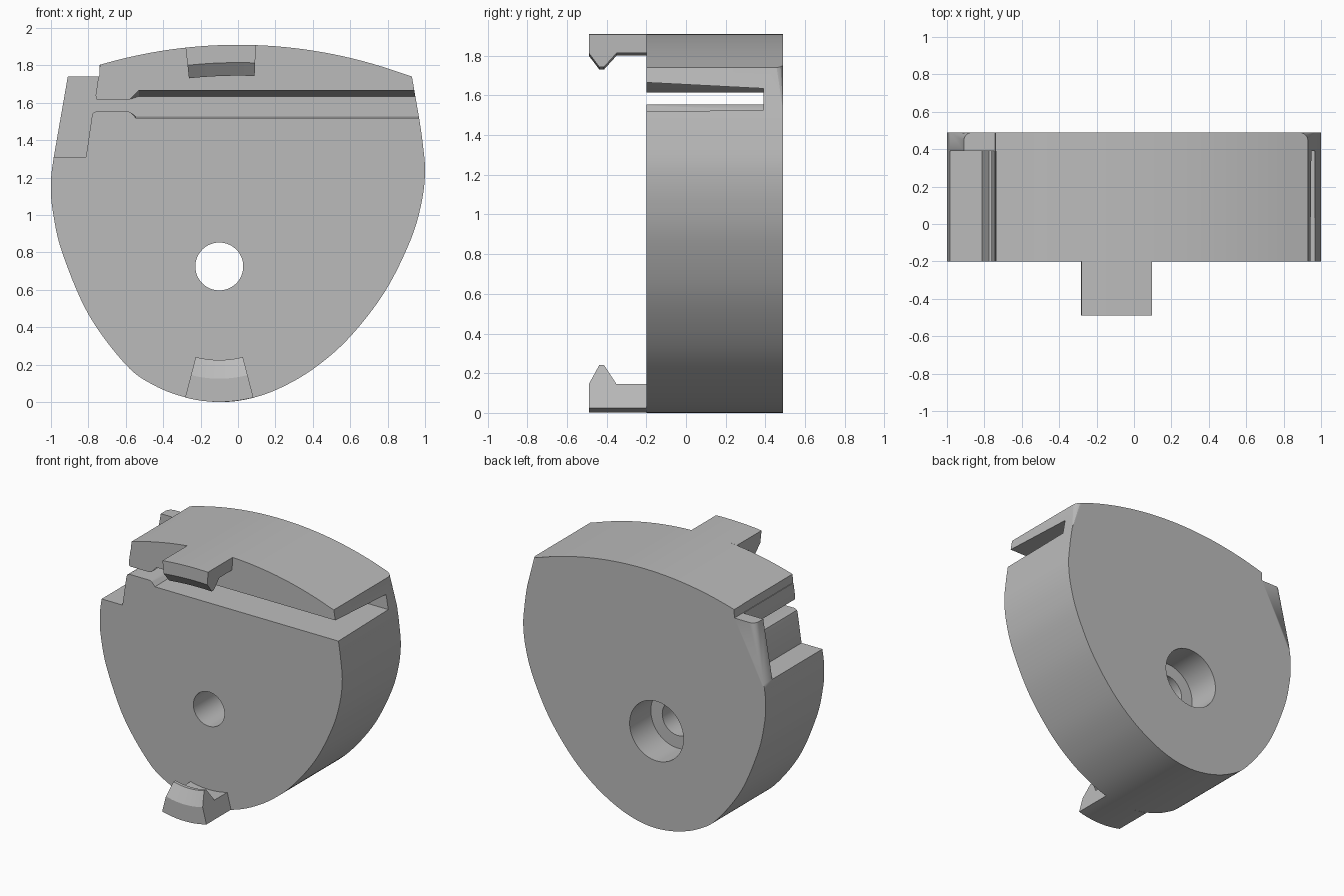
import bpy, bmesh, math
from mathutils import Vector

if "Cube" in bpy.data.objects:
    bpy.data.objects.remove(bpy.data.objects["Cube"])

grey = bpy.data.materials.new("light_grey_plastic")
grey.use_nodes = True
grey.diffuse_color = (0.5, 0.5, 0.5, 1)
grey.node_tree.nodes["Principled BSDF"].inputs["Base Color"].default_value = (0.5, 0.5, 0.5, 1)

FRONT, BACK, WALL = -0.2, 0.49, 0.39
HOLE = (-0.1, 0.725)          # screw hole centre, x and z
TOP_R, TOP_Z = 2.6, -0.69     # radius and centre height of the domed top


def make_object(name, bm):
    bmesh.ops.recalc_face_normals(bm, faces=bm.faces)
    mesh = bpy.data.meshes.new(name)
    bm.to_mesh(mesh)
    bm.free()
    mesh.materials.append(grey)
    obj = bpy.data.objects.new(name, mesh)
    bpy.context.collection.objects.link(obj)
    return obj


def loft(rings, closed_ends=True):
    """Skin a list of equal-length point rings into a solid."""
    bm = bmesh.new()
    rows = [[bm.verts.new(p) for p in ring] for ring in rings]
    n = len(rows[0])
    for a, b in zip(rows, rows[1:]):
        for i in range(n):
            j = (i + 1) % n
            bm.faces.new((a[i], a[j], b[j], b[i]))
    bm.faces.new(rows[0])
    bm.faces.new(rows[-1][::-1])
    return bm


def smooth_path(pts, steps=8):
    """Catmull-Rom curve through the inner points."""
    pts = [Vector(p) for p in pts]
    out = []
    for a, b, c, d in zip(pts, pts[1:], pts[2:], pts[3:]):
        for k in range(steps):
            t = k / steps
            out.append(0.5 * (2 * b + (c - a) * t + (2 * a - 5 * b + 4 * c - d) * t ** 2
                              + (3 * b - a - 3 * c + d) * t ** 3))
    return out + [pts[-2]]


def shade(obj):
    bpy.ops.object.select_all(action='DESELECT')
    obj.select_set(True)
    bpy.context.view_layer.objects.active = obj
    bpy.ops.object.shade_smooth_by_angle(angle=math.radians(25))


def cut(obj, cutter):
    mod = obj.modifiers.new("cut", 'BOOLEAN')
    mod.operation = 'DIFFERENCE'
    mod.solver = 'EXACT'
    mod.object = cutter
    bpy.context.view_layer.objects.active = obj
    bpy.ops.object.modifier_apply(modifier=mod.name)
    bpy.data.objects.remove(cutter)


# Body outline: rounded sides and bottom, then the domed top
sides = smooth_path([
    (0.93, 1.74), (0.968, 1.52), (0.988, 1.38), (1.0, 1.23), (0.98, 1.06), (0.92, 0.86),
    (0.785, 0.59), (0.6, 0.35), (0.42, 0.19), (0.24, 0.082), (0.07, 0.02), (-0.1, 0),
    (-0.28, 0.025), (-0.45, 0.09), (-0.6, 0.2), (-0.8, 0.47), (-0.94, 0.8), (-0.99, 1.02),
    (-1.0, 1.16), (-0.985, 1.31), (-0.91, 1.74)])
sides = [Vector((0.93, 1.74))] + sides + [Vector((-0.91, 1.74))]
dome = []
for k in range(33):
    x = -0.74 + (0.93 + 0.74) * k / 32
    dome.append(Vector((x, TOP_Z + math.sqrt(TOP_R ** 2 - x * x))))
outline = sides + [Vector((-0.742, 1.74))] + dome[:-1]

bm = loft([[(p.x, y, p.y) for p in outline] for y in (FRONT, BACK)])

# Round the back edge along sides and bottom only
bm.verts.ensure_lookup_table()
n = len(outline)
rim = [bm.edges.get((bm.verts[n + i], bm.verts[n + i + 1])) for i in range(len(sides) - 1)]
bmesh.ops.bevel(bm, geom=rim, offset=0.045, segments=6, profile=0.5, affect='EDGES')
body = make_object("body", bm)

# Side notch and tapering slot, stopping at the back wall
def notch(y, top, low):
    profile = [(-1.2, 1.31), (-0.813, 1.31), (-0.782, 1.52), (-0.776, 1.545), (-0.755, 1.555),
               (-0.59, 1.555), (-0.575, 1.55), (-0.545, low), (1.2, low), (1.2, top),
               (-0.53, top), (-0.575, 1.62), (-0.59, 1.615), (-0.745, 1.615),
               (-0.758, 1.62), (-0.761, 1.64), (-0.738, 1.8), (-0.738, 2.1), (-1.2, 2.1)]
    return [(x, y, z) for x, z in profile]

cut(body, make_object("notch_cutter", loft([notch(-0.25, 1.668, 1.517), notch(WALL, 1.635, 1.527)])))


# Stepped screw hole
def disc(y, r, sides_count=64):
    return [(HOLE[0] + r * math.cos(k * math.tau / sides_count), y,
             HOLE[1] + r * math.sin(k * math.tau / sides_count)) for k in range(sides_count)]

cut(body, make_object("hole_cutter", loft(
    [disc(-0.3, 0.128), disc(0.24, 0.128), disc(0.24, 0.222), disc(0.6, 0.222)])))
shade(body)


# Hooked clips: a profile (y, radius) swept about an axis along y
def clip(name, centre, start, end, outer, base, tip):
    profile = [(FRONT, outer), (-0.49, outer), (-0.49, base), (-0.437, tip),
               (-0.413, tip), (-0.35, base), (FRONT, base)]
    rings = []
    for k in range(13):
        a = start + (end - start) * k / 12
        rings.append([(centre[0] + r * math.sin(a), y, centre[1] + r * math.cos(a))
                      for y, r in profile])
    shade(make_object(name, loft(rings)))

clip("top_clip", (0, TOP_Z), math.asin(-0.28 / TOP_R), math.asin(0.095 / TOP_R),
     TOP_R, 2.505, 2.435)
half = math.radians(14.6)
clip("bottom_clip", HOLE, math.pi - half, math.pi + half, 0.724, 0.6, 0.5)
